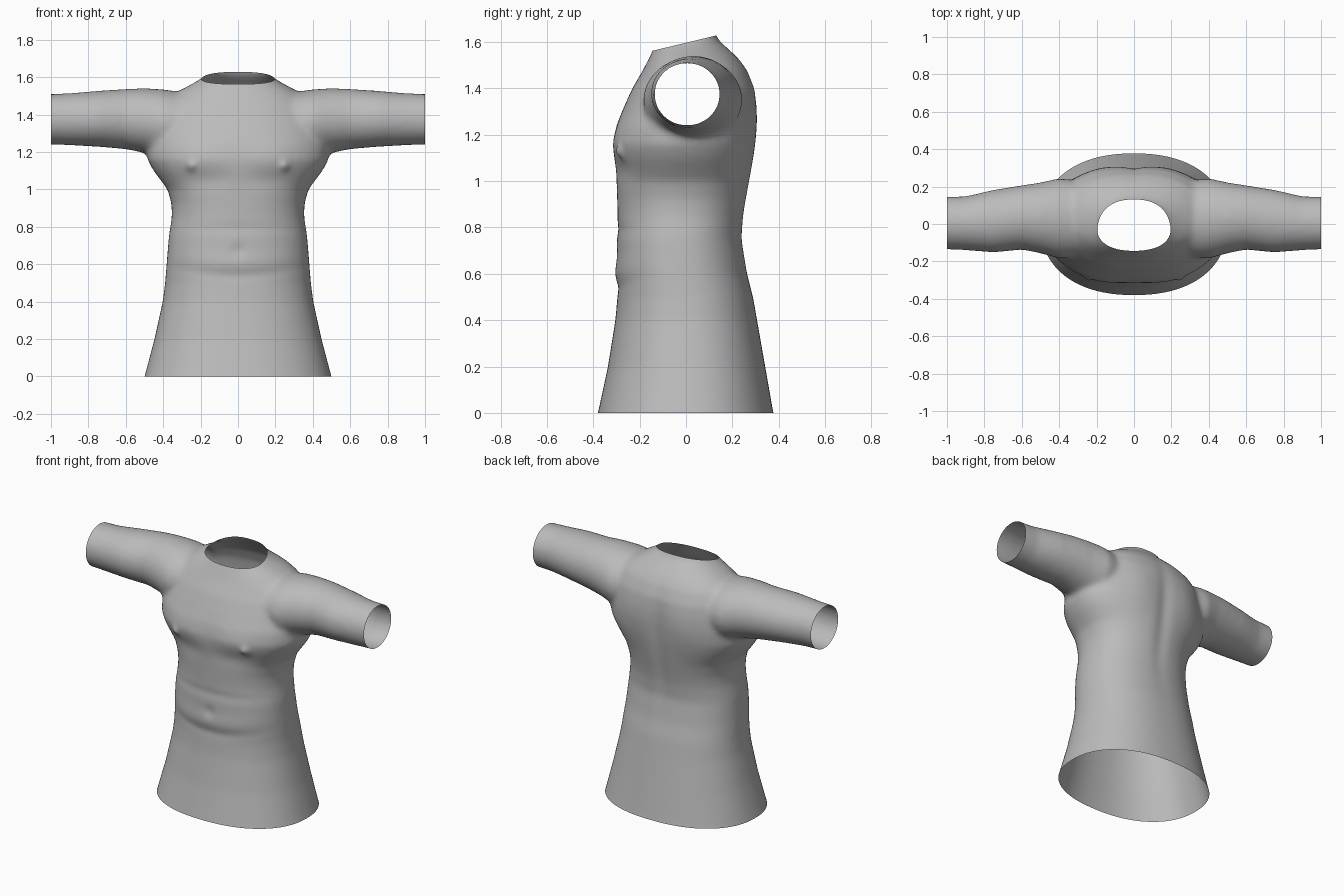
import bpy, bmesh, math
from mathutils import Vector

if "Cube" in bpy.data.objects:
    bpy.data.objects.remove(bpy.data.objects["Cube"])


def oval(u, v_min, v_max, half, power, n=64):
    """Rounded-oval ring: pairs (across, depth)."""
    mid, rad = (v_min + v_max) / 2, (v_max - v_min) / 2
    pts = []
    for i in range(n):
        a = 2 * math.pi * i / n
        c, s = math.cos(a), math.sin(a)
        pts.append((half * math.copysign(abs(c) ** (2 / power), c),
                    mid + rad * math.copysign(abs(s) ** (2 / power), s)))
    return pts


def loft(name, rings):
    """Closed solid through a list of rings."""
    bm = bmesh.new()
    loops = [[bm.verts.new(p) for p in ring] for ring in rings]
    n = len(loops[0])
    for a, b in zip(loops, loops[1:]):
        for i in range(n):
            j = (i + 1) % n
            bm.faces.new((a[i], a[j], b[j], b[i]))
    bm.faces.new(loops[0])
    bm.faces.new(loops[-1])
    bmesh.ops.recalc_face_normals(bm, faces=bm.faces)
    me = bpy.data.meshes.new(name)
    bm.to_mesh(me)
    bm.free()
    ob = bpy.data.objects.new(name, me)
    bpy.context.collection.objects.link(ob)
    return ob


# Body: height, half width, front y, back y
BODY = [
    (-0.10, 0.53, -0.405, 0.405), (0.0, 0.50, -0.38, 0.377),
    (0.2, 0.447, -0.337, 0.342), (0.4, 0.403, -0.305, 0.307),
    (0.5, 0.39, -0.296, 0.29), (0.6, 0.382, -0.30, 0.265),
    (0.75, 0.37, -0.299, 0.242), (0.85, 0.354, -0.295, 0.25),
    (0.92, 0.355, -0.297, 0.262), (1.0, 0.377, -0.30, 0.277),
    (1.1, 0.452, -0.31, 0.293), (1.16, 0.485, -0.315, 0.30),
    (1.24, 0.485, -0.30, 0.306), (1.32, 0.46, -0.268, 0.306),
    (1.40, 0.43, -0.232, 0.297), (1.48, 0.38, -0.185, 0.265),
    (1.53, 0.31, -0.16, 0.228), (1.57, 0.235, -0.14, 0.185),
    (1.60, 0.187, -0.128, 0.15), (1.63, 0.162, -0.12, 0.128),
    (1.72, 0.15, -0.11, 0.115)]
body = loft("tunic_body_form", [
    [(x, y, z) for x, y in oval(z, f, b, w, 2.25)] for z, w, f, b in BODY])

# Sleeves: distance out, bottom z, top z, front y, back y (mirrored)
ARM = [
    (0.0, 1.28, 1.45, -0.10, 0.12), (0.3, 1.17, 1.52, -0.18, 0.23),
    (0.4, 1.165, 1.535, -0.185, 0.245), (0.5, 1.195, 1.541, -0.157, 0.222),
    (0.6, 1.215, 1.537, -0.137, 0.207), (0.75, 1.228, 1.527, -0.153, 0.183),
    (0.9, 1.236, 1.514, -0.14, 0.148), (1.0, 1.24, 1.51, -0.136, 0.146),
    (1.08, 1.24, 1.51, -0.136, 0.146)]
arm_all = [(-x, *r) for x, *r in reversed(ARM[1:])] + ARM


def arm_ring(x, lo, hi, f, b):
    mid = (lo + hi) / 2
    return [(x, y, mid + z) for z, y in oval(x, f, b, (hi - lo) / 2, 2.0)]


sleeves = loft("sleeve_form", [arm_ring(*r) for r in arm_all])
sleeves.hide_render = True

# Merge body and sleeves into one soft skin
m = body.modifiers.new("join", 'BOOLEAN')
m.operation = 'UNION'
m.solver = 'EXACT'
m.object = sleeves
m = body.modifiers.new("even_skin", 'REMESH')
m.mode = 'VOXEL'
m.voxel_size = 0.014
m = body.modifiers.new("soften", 'SMOOTH')
m.factor = 0.5
m.iterations = 16
deps = bpy.context.evaluated_depsgraph_get()
skin = bpy.data.meshes.new_from_object(body.evaluated_get(deps))
bpy.data.objects.remove(body)
bpy.data.objects.remove(sleeves)

bm = bmesh.new()
bm.from_mesh(skin)
bm.normal_update()


def bump(d, width):
    return math.exp(-(d / width) ** 2)


# Soft body relief: chest, belly folds, navel and spine
for v in bm.verts:
    x, y, z = v.co
    ax = abs(x)
    if v.normal.y < -0.3 and ax < 0.45:
        d = 0.010 * bump(ax - 0.2, 0.13) * bump(z - 1.17, 0.08)
        d -= 0.008 * bump(ax - 0.18, 0.16) * bump(z - 1.05, 0.05)
        d += 0.018 * bump(math.hypot(ax - 0.25, z - 1.125), 0.026)
        arc = 0.55 + 0.35 * x * x
        d += 0.006 * bump(z - arc - 0.06, 0.05) * bump(x, 0.3)
        d -= 0.006 * bump(z - arc + 0.01, 0.03) * bump(x, 0.3)
        d -= 0.005 * bump(z - 0.79, 0.03) * bump(x, 0.3)
        d -= 0.008 * bump(math.hypot(x, z - 0.67), 0.035)
        v.co.y -= d
    elif v.normal.y > 0.3 and ax < 0.45:
        d = -0.012 * bump(x, 0.05) * bump(z - 1.1, 0.35)
        d += 0.008 * bump(ax - 0.18, 0.1) * bump(z - 1.25, 0.15)
        v.co.y += d

# Open the hem, cuffs and neck
for co, no in (((0, 0, 0), (0, 0, -1)), ((1, 0, 0), (1, 0, 0)),
               ((-1, 0, 0), (-1, 0, 0)), ((0, 0, 1.597), (0, -0.24, 1))):
    bmesh.ops.bisect_plane(bm, geom=bm.verts[:] + bm.edges[:] + bm.faces[:],
                           plane_co=Vector(co), plane_no=Vector(no).normalized(),
                           clear_outer=True)
for f in bm.faces:
    f.smooth = True
bm.to_mesh(skin)
bm.free()

grey = bpy.data.materials.new("cloth_grey")
grey.diffuse_color = (0.5, 0.5, 0.5, 1)
grey.use_nodes = True
grey.node_tree.nodes["Principled BSDF"].inputs["Base Color"].default_value = grey.diffuse_color
skin.materials.clear()
skin.materials.append(grey)
skin.name = "tunic"
tunic = bpy.data.objects.new("tunic", skin)
bpy.context.collection.objects.link(tunic)
